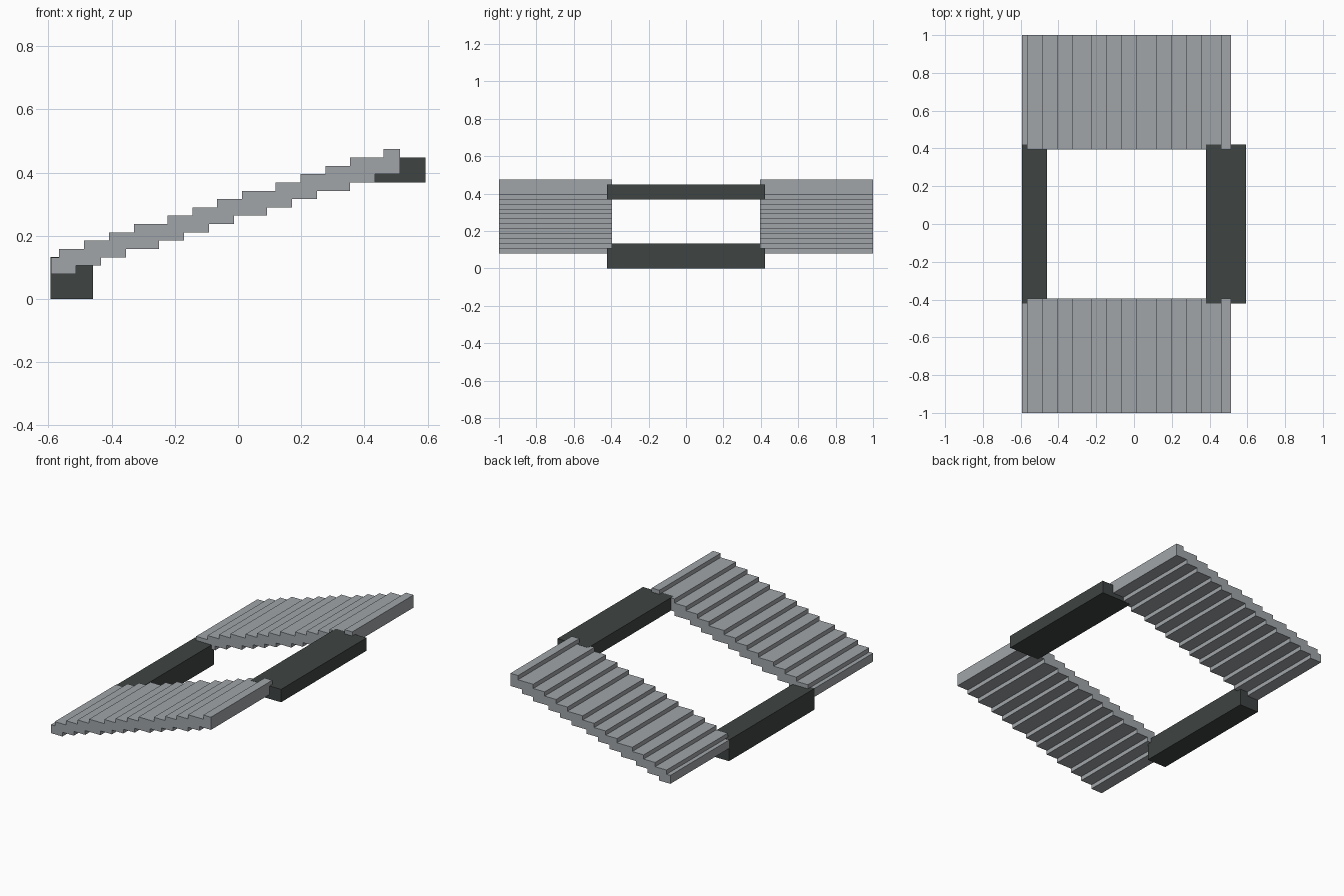
import bpy, bmesh

if "Cube" in bpy.data.objects:
    bpy.data.objects.remove(bpy.data.objects["Cube"])

U = 2 / 76                    # grid unit: every size is a whole number of these
X0 = -22.5                    # left end of the model, in units
EPS = 0.0008                  # lets the beams win where faces are flush


def material(name, colour):
    m = bpy.data.materials.new(name)
    m.diffuse_color = (*colour, 1)
    m.use_nodes = True
    m.node_tree.nodes["Principled BSDF"].inputs["Base Color"].default_value = m.diffuse_color
    return m


light_grey = material("light grey", (0.352, 0.376, 0.397))
dark_grey = material("dark grey", (0.049, 0.058, 0.056))


def finish(name, bm, mat):
    bmesh.ops.recalc_face_normals(bm, faces=bm.faces)
    me = bpy.data.meshes.new(name)
    bm.to_mesh(me)
    bm.free()
    me.materials.append(mat)
    ob = bpy.data.objects.new(name, me)
    bpy.context.collection.objects.link(ob)
    return ob


def beam(name, x, y, z):
    bm = bmesh.new()
    bmesh.ops.create_cube(bm, size=1)
    for v in bm.verts:
        for i, (lo, hi) in enumerate((x, y, z)):
            v.co[i] = (lo * U - EPS) if v.co[i] < 0 else (hi * U + EPS)
    for v in bm.verts:
        v.co.z = max(v.co.z, 0)
    return finish(name, bm, dark_grey)


def staircase(risers, z, end):
    """Stepped line: one unit up at each riser position."""
    pts = [(0, z)]
    for r in risers:
        pts += [(r, z), (r, z + 1)]
        z += 1
    return pts + [(end, z)]


# Stepped slope panels: stair profile extruded sideways
top = staircase((1, 4, 7, 10, 14, 17, 20, 23, 27, 30, 33, 36, 40), 5, 42)
bottom = staircase((3, 6, 9, 13, 16, 19, 22, 26, 29, 32, 36, 39), 3, 42)
outline = top + bottom[::-1]


def panel(name, y0, y1):
    bm = bmesh.new()
    vs = [bm.verts.new(((X0 + x) * U, y0 * U, z * U)) for x, z in outline]
    face = bm.faces.new(vs)
    ext = bmesh.ops.extrude_face_region(bm, geom=[face])
    moved = [g for g in ext["geom"] if isinstance(g, bmesh.types.BMVert)]
    bmesh.ops.translate(bm, verts=moved, vec=(0, (y1 - y0) * U, 0))
    return finish(name, bm, light_grey)


panel("front_stepped_panel", -38, -15)
panel("back_stepped_panel", 15, 38)

# Cross beams joining the panels at the low and high ends
beam("low_cross_beam", (X0, X0 + 5), (-16, 16), (0, 5))
beam("high_cross_beam", (14.5, 22.5), (-16, 16), (14, 17))
